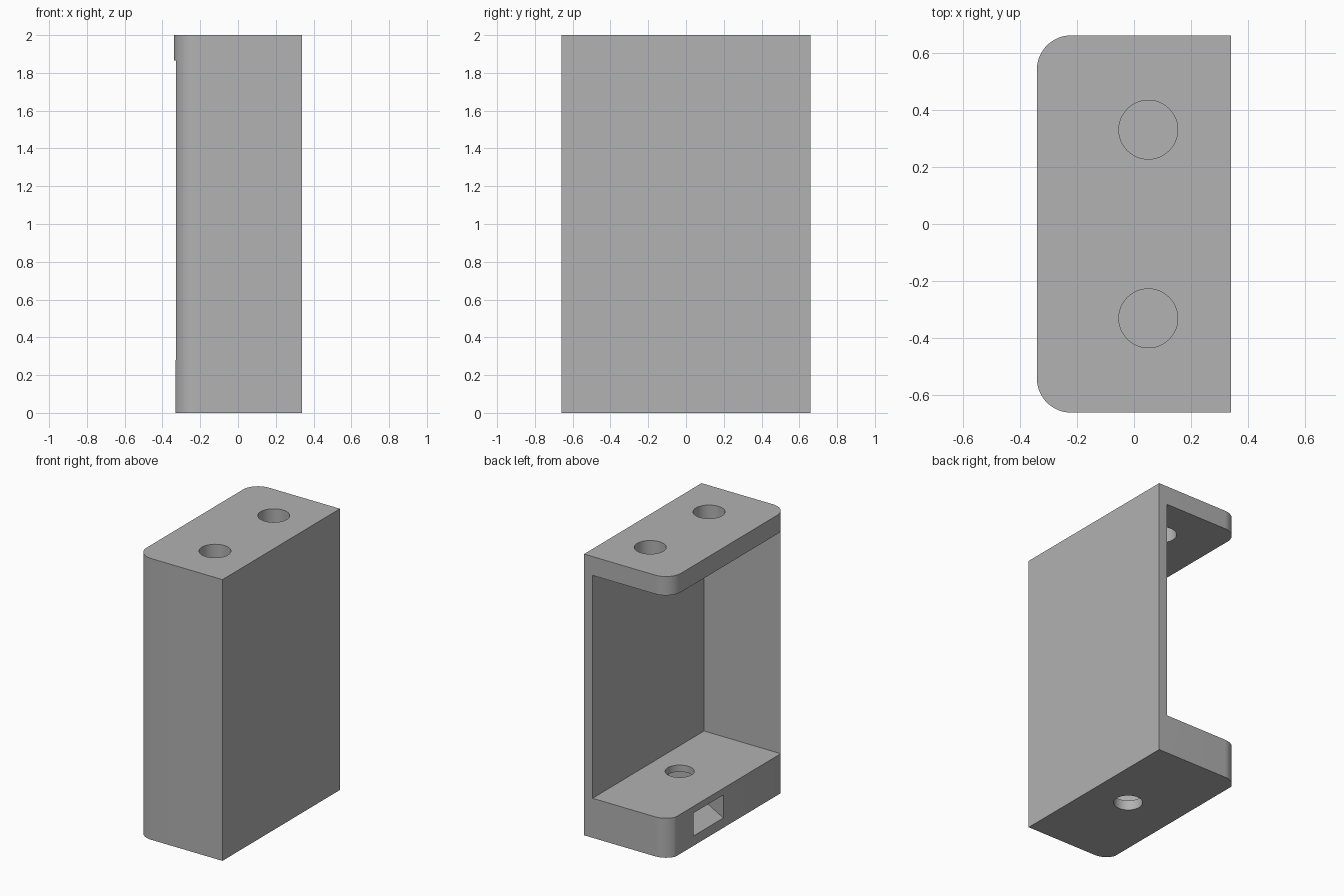
import bpy
import bmesh
from math import cos, sin, pi, radians, sqrt

default = bpy.data.objects.get("Cube")
if default:
    bpy.data.objects.remove(default, do_unlink=True)

# Overall sizes
HX, HY, HEIGHT, RADIUS = 0.34, 0.66, 2.0, 0.12
WALL, FLOOR, ROOF = 0.067, 0.281, 1.866
HOLE_X = 0.05

grey = bpy.data.materials.new("plain grey")
grey.use_nodes = True
colour = (0.445, 0.445, 0.445, 1)
grey.diffuse_color = colour
grey.node_tree.nodes["Principled BSDF"].inputs["Base Color"].default_value = colour


def prism(name, outline, z0, z1):
    """Extrude a flat outline between two heights."""
    bm = bmesh.new()
    base = bm.faces.new([bm.verts.new((x, y, z0)) for x, y in outline])
    out = bmesh.ops.extrude_face_region(bm, geom=[base])
    verts = [g for g in out["geom"] if isinstance(g, bmesh.types.BMVert)]
    bmesh.ops.translate(bm, verts=verts, vec=(0, 0, z1 - z0))
    bmesh.ops.recalc_face_normals(bm, faces=bm.faces)
    mesh = bpy.data.meshes.new(name)
    bm.to_mesh(mesh)
    bm.free()
    mesh.materials.append(grey)
    obj = bpy.data.objects.new(name, mesh)
    bpy.context.collection.objects.link(obj)
    return obj


def arc(cx, cy, r, start, end, steps):
    return [(cx + r * cos(start + (end - start) * i / steps),
             cy + r * sin(start + (end - start) * i / steps))
            for i in range(steps + 1)]


def circle(cx, cy, r):
    return arc(cx, cy, r, 0, 2 * pi, 48)[:-1]


def rectangle(x0, x1, y0, y1):
    return [(x0, y0), (x1, y0), (x1, y1), (x0, y1)]


def cut(body, cutter):
    """Subtract a cutter from the body and discard it."""
    cutter.hide_render = True
    mod = body.modifiers.new("cut", "BOOLEAN")
    mod.operation, mod.solver, mod.object = "DIFFERENCE", "EXACT", cutter
    bpy.context.view_layer.objects.active = body
    bpy.ops.object.modifier_apply(modifier=mod.name)
    bpy.data.objects.remove(cutter, do_unlink=True)


# Solid block, rounded along its two right-hand edges
cx, cy = -HX + RADIUS, HY - RADIUS
outline = [(HX, -HY), (HX, HY)]
outline += arc(cx, cy, RADIUS, pi / 2, pi, 16)
outline += arc(cx, -cy, RADIUS, pi, 1.5 * pi, 16)
body = prism("bracket_body", outline, 0, HEIGHT)

# Open pocket leaving the left wall, front wall, roof and base
cut(body, prism("pocket_cutter", rectangle(-1, HX - WALL, -HY + WALL, 1), FLOOR, ROOF))
# Base sits slightly behind the roof edge
cut(body, prism("base_trim_cutter", rectangle(-1, -0.33, -1, 1), -0.1, 1))

# Two screw holes in the roof, one through the base
for y in (-0.33, 0.33):
    cut(body, prism("roof_hole_cutter", circle(HOLE_X, y, 0.103), 1.8, 2.1))
cut(body, prism("base_hole_cutter", circle(HOLE_X, 0, 0.094), -0.1, 0.4))

# Slanted nut slot: a hexagon pocket drawn out through the right side
half = 0.145
tip = 2 * half / sqrt(3)
slot = [(1, -half), (1, half), (-tip / 2, half), (-tip, 0), (-tip / 2, -half)]
a = radians(150)
slot = [(HOLE_X + u * cos(a) - v * sin(a), u * sin(a) + v * cos(a)) for u, v in slot]
cut(body, prism("nut_slot_cutter", slot, 0.07, 0.233))

bpy.ops.object.select_all(action="DESELECT")
body.select_set(True)
bpy.context.view_layer.objects.active = body
bpy.ops.object.shade_smooth_by_angle(angle=radians(30))
